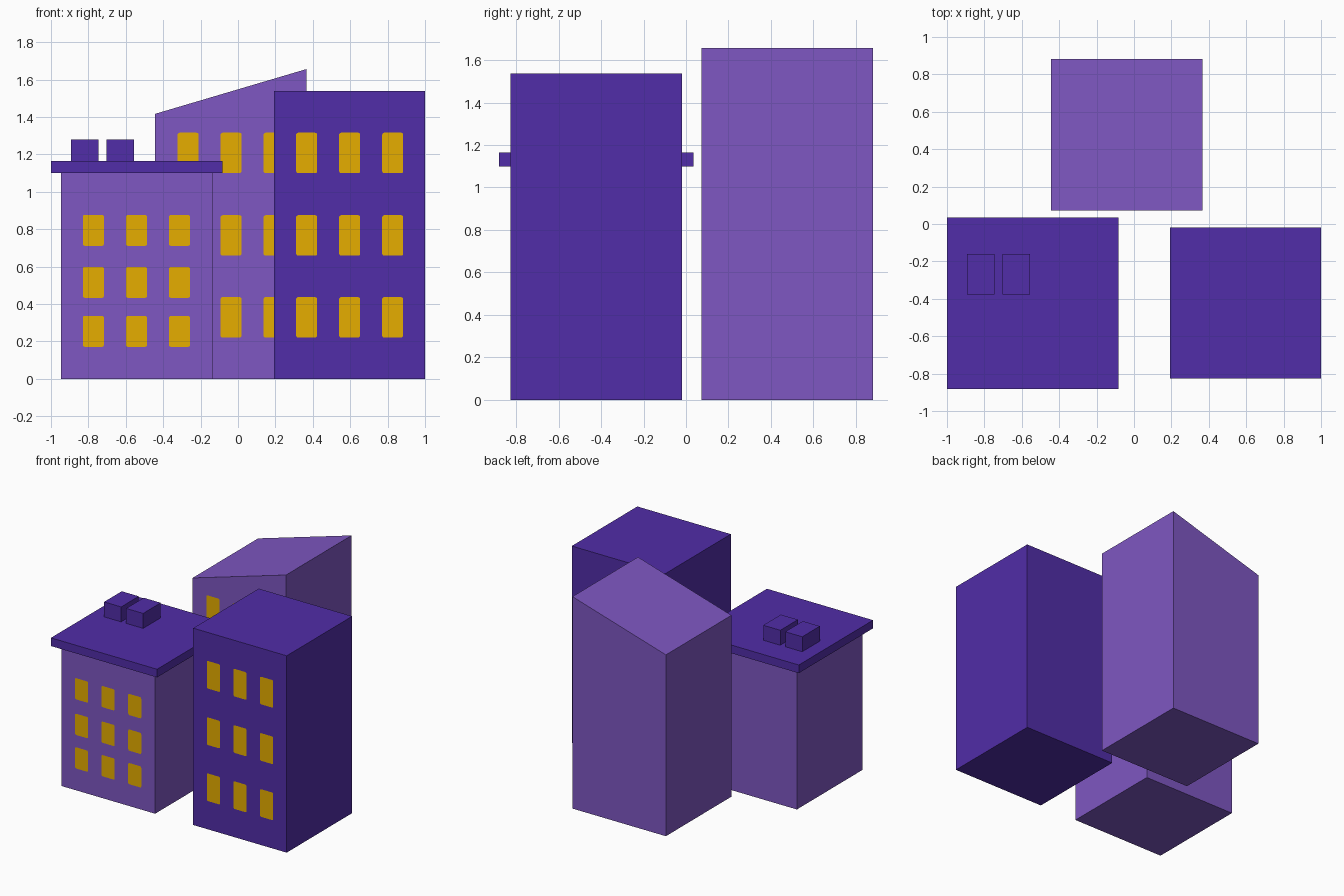
import bpy, bmesh, math

if "Cube" in bpy.data.objects:
    bpy.data.objects.remove(bpy.data.objects["Cube"])


def material(name, rgb):
    """Flat colour given as 0-255 sRGB, stored linear."""
    m = bpy.data.materials.new(name)
    lin = [((c / 255 + 0.055) / 1.055) ** 2.4 if c > 10 else c / 255 / 12.92 for c in rgb]
    m.diffuse_color = (*lin, 1)
    m.use_nodes = True
    m.node_tree.nodes["Principled BSDF"].inputs["Base Color"].default_value = m.diffuse_color
    return m


LIGHT = material("light purple", (126, 87, 194))
DARK = material("dark purple", (81, 45, 168))
GOLD = material("window gold", (230, 174, 0))


def finish(name, bm, mat):
    mesh = bpy.data.meshes.new(name)
    bm.to_mesh(mesh)
    bm.free()
    mesh.materials.append(mat)
    bpy.context.collection.objects.link(bpy.data.objects.new(name, mesh))


def block(name, x0, x1, y0, y1, z0, z1, mat, z1_right=None):
    """Box whose top may slope up to z1_right on the +x side."""
    bm = bmesh.new()
    top = z1 if z1_right is None else z1_right
    profile = [(x0, z0), (x1, z0), (x1, top), (x0, z1)]
    face = bm.faces.new([bm.verts.new((x, y0, z)) for x, z in profile])
    new = bmesh.ops.extrude_face_region(bm, geom=[face], use_keep_orig=True)["geom"]
    bmesh.ops.translate(bm, vec=(0, y1 - y0, 0),
                        verts=[g for g in new if isinstance(g, bmesh.types.BMVert)])
    bmesh.ops.recalc_face_normals(bm, faces=bm.faces)
    finish(name, bm, mat)


def windows(name, centre_x, front_y, rows, height, width=0.113, pitch=0.23, r=0.011):
    """Three columns of flush round-cornered panes facing the front."""
    bm = bmesh.new()
    corners = [(1, 1), (-1, 1), (-1, -1), (1, -1)]
    for cz in rows:
        for col in (-1, 0, 1):
            ring = []
            for q, (sx, sz) in enumerate(corners):
                for k in range(4):
                    a = math.radians(q * 90 + k * 30)
                    x = centre_x + col * pitch + sx * (width / 2 - r) + r * math.cos(a)
                    z = cz + sz * (height / 2 - r) + r * math.sin(a)
                    ring.append(bm.verts.new((x, front_y - 0.001, z)))
            bm.faces.new(ring)
    finish(name, bm, GOLD)


# Low left building with overhanging roof slab and two roof boxes
block("left_building", -0.946, -0.137, -0.827, -0.018, 0, 1.10, LIGHT)
block("left_roof_slab", -1.0, -0.083, -0.881, 0.036, 1.10, 1.164, DARK)
for i, x in enumerate((-0.893, -0.703)):
    block(f"roof_box_{i + 1}", x, x + 0.147, -0.377, -0.160, 1.164, 1.281, DARK)
windows("left_windows", -0.543, -0.827, (0.794, 0.516, 0.254), 0.166)

# Tall flat-roofed right building
block("right_building", 0.192, 1.0, -0.827, -0.018, 0, 1.538, DARK)
windows("right_windows", 0.597, -0.827, (1.208, 0.767, 0.329), 0.216)

# Rear building with sloped roof
block("rear_building", -0.443, 0.365, 0.072, 0.881, 0, 1.417, LIGHT, z1_right=1.656)
windows("rear_windows", -0.037, 0.072, (1.208, 0.767, 0.329), 0.216)
